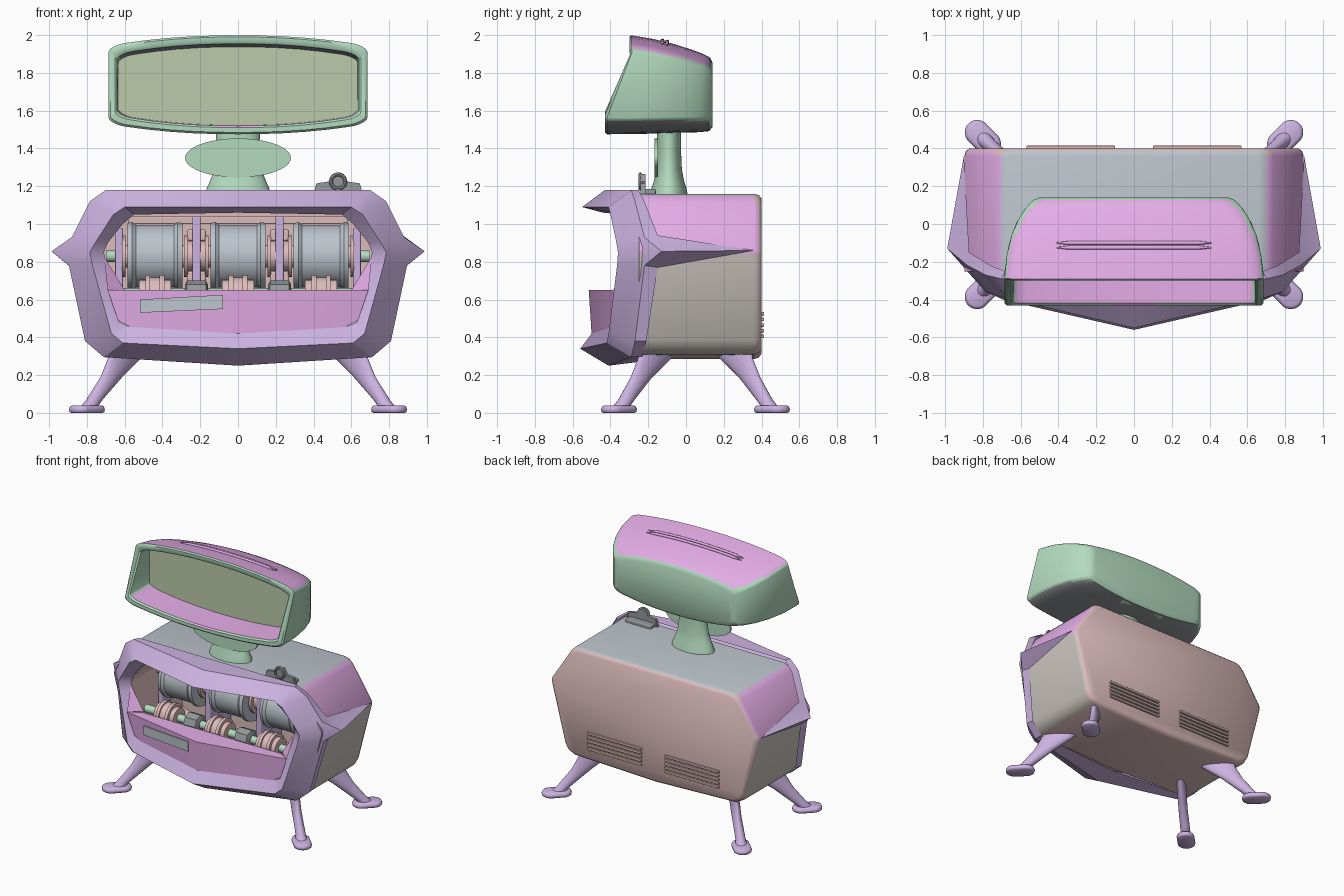
import bpy, bmesh, math
from mathutils import Vector

if "Cube" in bpy.data.objects:
    bpy.data.objects.remove(bpy.data.objects["Cube"])

COL = {"pink": (.78, .42, .8), "purple": (.6, .45, .75), "green": (.45, .7, .52), "rose": (.72, .5, .5),
       "steel": (.5, .55, .6), "beige": (.6, .56, .52), "olive": (.5, .6, .4), "dark": (.3, .32, .33)}

def mat(c):
    m = bpy.data.materials.get(c) or bpy.data.materials.new(c)
    m.diffuse_color = (*COL[c], 1)
    m.use_nodes = True
    m.node_tree.nodes["Principled BSDF"].inputs["Base Color"].default_value = m.diffuse_color
    return m

def build(name, verts, faces, *cols, angle=30, pick=None):
    bm = bmesh.new()
    vs = [bm.verts.new(v) for v in verts]
    for f in faces:
        bm.faces.new([vs[i] for i in f])
    bmesh.ops.recalc_face_normals(bm, faces=bm.faces)
    for f in bm.faces:
        f.smooth = True
        f.normal_update()
        if pick:
            f.material_index = pick(f)
    me = bpy.data.meshes.new(name)
    bm.to_mesh(me)
    bm.free()
    for c in cols:
        me.materials.append(mat(c))
    me.set_sharp_from_angle(angle=math.radians(angle))
    ob = bpy.data.objects.new(name, me)
    bpy.context.collection.objects.link(ob)
    return ob

def loft(name, rings, *cols, first=True, last=True, **kw):
    n = len(rings[0])
    faces = [(k*n+i, k*n+(i+1) % n, (k+1)*n+(i+1) % n, (k+1)*n+i)
             for k in range(len(rings)-1) for i in range(n)]
    if first:
        faces.append(tuple(range(n)))
    if last:
        faces.append(tuple(range((len(rings)-1)*n, len(rings)*n)))
    return build(name, [v for r in rings for v in r], faces, *cols, **kw)

def mirror(half):
    return half + [(-x, y, z) for x, y, z in reversed(half) if abs(x) > 1e-6]

def lathe_x(name, c, prof, col, n=32):
    # profile of (offset along x, radius)
    return loft(name, [[(c[0]+a, c[1]+r*math.cos(t*math.tau/n), c[2]+r*math.sin(t*math.tau/n))
                        for t in range(n)] for a, r in prof], col)

def box(name, x0, x1, y0, y1, z0, z1, col, bevel=0):
    ob = loft(name, [[(x0, y0, z), (x1, y0, z), (x1, y1, z), (x0, y1, z)] for z in (z0, z1)], col)
    if bevel:
        m = ob.modifiers.new("bevel", "BEVEL")
        m.width, m.segments = bevel, 3
    return ob

# body shell, open to the front
sec = [(0, 1.16), (.66, 1.16), (.7, 1.15), (.735, 1.115), (.895, .87), (.897, .84),
       (.78, .385), (.755, .34), (.70, .31), (0, .285)]
def body_ring(y, s):
    return mirror([(x*(1-s), y, .75+(z-.75)*(1-2*s)) for x, z in sec])
def body_pick(f):
    n = f.normal
    return 1 if n.y > .3 else 0 if n.z > .9 else 1 if n.z < -.9 else 2 if n.z > 0 else 3
loft("body_shell", [body_ring(-.25, 0), body_ring(.36, 0), body_ring(.385, .008), body_ring(.4, .03)],
     "steel", "rose", "pink", "beige", first=False, pick=body_pick, angle=40)

# front frame with pointed side fins and reel chamber lining
back = [(0, -.25, 1.18), (.68, -.25, 1.18), (.76, -.22, 1.12), (.872, -.15, .94), (.9, .36, .86),
        (.885, -.15, .77), (.80, -.21, .38), (.70, -.23, .30), (0, -.25, .27)]
outer = [(0, -.43, 1.18), (.70, -.29, 1.18), (.785, -.27, 1.12), (.88, -.22, .93), (.988, -.13, .855),
         (.895, -.22, .78), (.81, -.27, .38), (.71, -.29, .295), (0, -.41, .25)]
lip = [(0, -.55, 1.09), (.60, -.41, 1.09), (.66, -.40, 1.05), (.75, -.37, .91), (.785, -.36, .85),
       (.77, -.365, .78), (.67, -.41, .42), (.61, -.42, .37), (0, -.56, .34)]
inner = [(0, -.44, 1.06), (.55, -.33, 1.05), (.61, -.33, 1.0), (.69, -.31, .90), (.71, -.31, .85),
         (.695, -.31, .78), (.63, -.38, .48), (.57, -.39, .455), (0, -.50, .42)]
loft("front_frame", [mirror(r) for r in (back, outer, lip, inner)], "purple", first=False, last=False)
loft("reel_chamber", [mirror(inner), mirror([(x, .22, z) for x, y, z in inner])], "rose", first=False)

# front panel with shelf, corner gussets and label
pv = mirror([(0, -.50, .42), (.57, -.39, .455), (.635, -.38, .49), (.69, -.385, .65)])
top = [(0, -.515, .65), (.69, -.385, .65), (.60, -.33, .65), (-.60, -.33, .65), (-.69, -.385, .65)]
build("front_panel", pv + top[:1] + top[2:4],
      [(0, 1, 2, 3, 7), (0, 7, 4, 5, 6), (7, 3, 8, 9, 4)], "pink")
for s in (1, -1):
    build("side_gusset", [(s*.71, -.31, .83), (s*.69, -.385, .65), (s*.60, -.31, .65)], [(0, 1, 2)], "pink")
def panel_y(x, d):
    return -.515 + .187*abs(x) - d
lab = [(-.52, .53), (-.08, .55), (-.08, .625), (-.52, .60)]
loft("panel_label", [[(x, panel_y(x, d), z) for x, z in lab] for d in (-.005, .006)], "steel")

# reels, hubs and front rollers
for i in (-1, 0, 1):
    x = i*.44
    lathe_x("reel", (x, .02, .83), [(-.145, .13), (-.145, .175), (-.12, .18), (-.10, .165), (.10, .165),
                                   (.12, .18), (.145, .175), (.145, .13)], "steel", 48)
    lathe_x("reel_hub", (x, .02, .83), [(-.2, .05), (-.2, .08), (-.175, .08), (-.175, .11), (-.155, .11),
                                        (-.155, .06), (.155, .06), (.155, .11), (.175, .11), (.175, .08),
                                        (.2, .08), (.2, .05)], "rose")
    lathe_x("roller", (x, -.22, .63), [(-.085, .06), (-.085, .075), (-.05, .075), (-.05, .1), (-.025, .1),
                                       (-.025, .088), (.025, .088), (.025, .1), (.05, .1), (.05, .075),
                                       (.085, .075), (.085, .06)], "rose")
lathe_x("reel_axle", (0, .02, .83), [(-.7, .03), (.7, .03)], "green", 16)
lathe_x("roller_axle", (0, -.22, .63), [(-.64, .03), (.64, .03)], "green", 16)
for x in (-.22, .22):
    box("reel_bracket", x-.022, x+.022, -.06, .2, .46, 1.04, "purple", .008)
    lathe_x("roller_block", (x, -.22, .63), [(-.06, .05), (-.05, .07), (.05, .07), (.06, .05)], "dark", 8)
    for z in (.72, .94):
        box("bracket_lug", x-.05, x+.05, -.03, .04, z-.03, z+.03, "rose", .01)
for x in (-.63, .63):
    box("end_bracket", x-.02, x+.02, -.06, .2, .6, .98, "purple", .008)
for z in (.62, 1.02):
    box("reel_rail", -.58, .58, .1, .16, z-.02, z+.02, "rose", .006)

# back vents
for s in (-1, 1):
    for k in range(5):
        z = .405 + k*.03
        box("back_vent_slat", s*.335-.235, s*.335+.235, .39, .414, z-.009, z+.009, "rose", .004)

# legs and foot pads
D, P = Vector((.707, .707, 0)), Vector((-.707, .707, 0))
def ell(c, a, b, n=20):
    return [Vector(c)+D*a*math.cos(t*math.tau/n)+P*b*math.sin(t*math.tau/n) for t in range(n)]
def pad(z, r):
    pts = []
    for t in range(24):
        a = (t+.5)*math.tau/24
        pts.append(Vector((.80, .455, z)) + D*(r*math.cos(a)+math.copysign(.042, math.cos(a))) + P*r*math.sin(a))
    return pts
def flip(ring, sx, sy):
    return [(sx*v[0], v[1] if sy > 0 else .1-v[1], v[2]) for v in ring]
for sx in (1, -1):
    for sy in (1, -1):
        leg = [ell((.79, .445, .03), .05, .04), ell((.76, .415, .07), .05, .036),
               ell((.67, .335, .19), .075, .034), ell((.60, .265, .29), .12, .034), ell((.58, .25, .33), .14, .034)]
        loft("leg", [flip(r, sx, sy) for r in leg], "purple", angle=50)
        loft("foot_pad", [flip(pad(z, r), sx, sy) for z, r in
                          ((0, .055), (.006, .063), (.02, .066), (.034, .06), (.04, .048))], "purple", angle=50)

# neck, oval badge plate and head mount
def oval(a, b, z, n=40):
    return [(a*math.cos(t*math.tau/n), -.09+b*math.sin(t*math.tau/n), z) for t in range(n)]
loft("neck", [oval(*r) for r in ((.175, .1, 1.15), (.165, .092, 1.19), (.145, .078, 1.235), (.125, .068, 1.29),
                                 (.115, .064, 1.38), (.118, .064, 1.52))], "green")
loft("oval_plate", [[(.28*math.cos(t*math.tau/48), y, 1.35+.103*math.sin(t*math.tau/48)) for t in range(48)]
                    for y in (-.166, -.148)], "green")
box("head_mount", -.2, .2, -.16, .11, 1.49, 1.58, "green", .015)

# head: rounded hood tapering to the back
def outline(w, h, r, n=6, m=10):
    pts = []
    for k, (cx, cy) in enumerate(((1, 1), (-1, 1), (-1, -1), (1, -1))):
        for i in range(n+1):
            a = (k+i/n)*math.pi/2
            pts.append((cx*(w-r)+r*math.cos(a), cy*(h-r)+r*math.sin(a)))
        if k in (0, 2):
            s = cx
            pts += [(s*(w-r)*(1-2*j/m), s*h) for j in range(1, m)]
    return pts
def top_z(y):
    k = (y+.3)/.44
    return 2.0 - .05*k - .07*k*k if k > 0 else 2.0
def half_w(y):
    k = max(0, (y+.25)/.39)
    return .685 - .05*k - .11*k**3
def head_pt(u, v, t, inset=0, depth=None):
    z0 = 1.735 + .265*v
    yf = -.26 - .04*(z0-1.79)/.21 if z0 > 1.79 else -.26 - .17*min(1, (1.79-z0)/.26)
    y = yf + (.14-yf)*t if depth is None else depth
    w, zt = half_w(y)-inset, top_z(y)-inset
    zb = 1.475 + .03*max(0, y+.3) + inset
    mid, x = (zt+zb)/2, u*w
    return (x, y, mid + v*(zt-zb)/2 - math.copysign(.055, v)*min(1, abs(v)*1.1)*abs(u)**2.2)
shape = outline(1, 1, .13)
def hring(t, s=0, d=None):
    return [head_pt(u, v, t, s, d) for u, v in shape]
loft("head_hood", [hring(.1, .045, -.19), hring(.02, .045), hring(0, .035), hring(0, .01), hring(.02, 0),
                   hring(.3), hring(.55), hring(.75), hring(.88), hring(.97, .004), hring(1, .025)],
     "green", "pink", "dark", first=False, angle=40,
     pick=lambda f: 1 if f.normal.z > .75 else 2 if f.normal.z < -.8 else 0)
loft("screen", [hring(0, .04, -.19), hring(0, .04, -.18)], "olive")

# raised ribs on the head top
for y in (-.125, -.10):
    rings = []
    for k in range(13):
        x = -.41 + .82*k/12
        r = .011 if 0 < k < 12 else .003
        z = head_pt(x/half_w(y), 1, 0, 0, y)[2] + .002
        rings.append([(x, y+r*math.cos(a*math.tau/8), z+r*math.sin(a*math.tau/8)) for a in range(8)])
    loft("head_rib", rings, "pink", angle=60)

# small dial bracket on the body top
loft("dial_bracket", [[(.53+x, y, z) for x, z in ((-.13, 1.16), (.13, 1.16), (.115, 1.215), (.05, 1.225),
                                                (.03, 1.265), (-.03, 1.265), (-.05, 1.225), (-.115, 1.215))]
                      for y in (-.24, -.215)], "dark")
box("dial_base", .42, .64, -.24, -.16, 1.15, 1.185, "dark", .008)
bpy.ops.mesh.primitive_torus_add(major_radius=.038, minor_radius=.01, major_segments=28, minor_segments=8,
                                 location=(.53, -.242, 1.225), rotation=(math.pi/2, 0, 0))
bpy.context.object.name = "dial_ring"
bpy.context.object.data.materials.append(mat("dark"))
